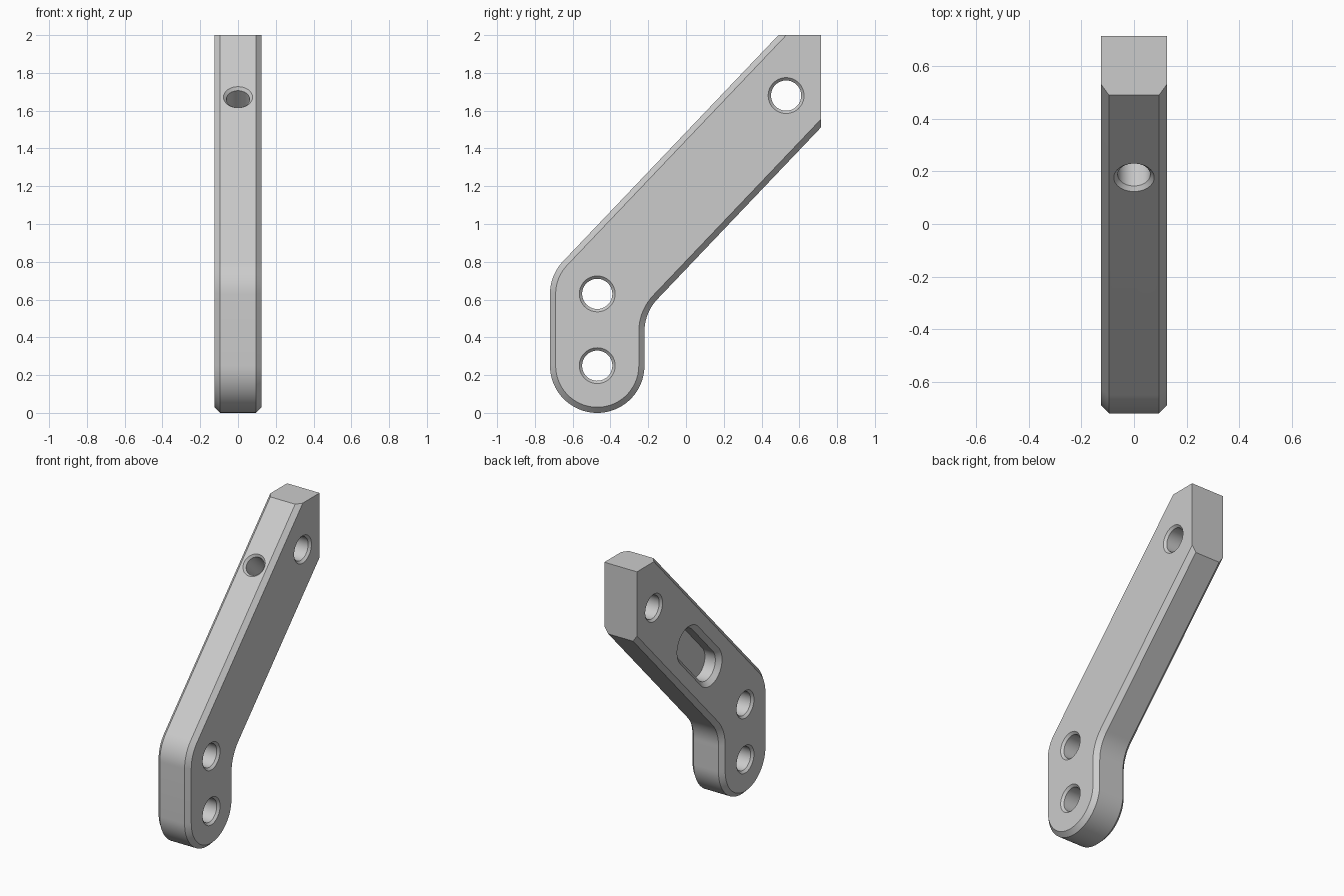
import bpy
import bmesh
import math
from mathutils import Vector

if "Cube" in bpy.data.objects:
    bpy.data.objects.remove(bpy.data.objects["Cube"], do_unlink=True)

HALF = 0.125      # half thickness of the plate
CHAMFER = 0.03
RADIUS = 0.25     # half width of the arm
TOP, BACK = 2.0, 0.715
X = Vector((1, 0, 0))
low_hole = Vector((0, -0.47, 0.25))
mid_hole = Vector((0, -0.47, 0.63))
top_hole = Vector((0, 0.53, 1.68))
along = (top_hole - mid_hole).normalized()     # direction of the sloped arm
across = Vector((0, along.z, -along.y))        # towards the underside
slope = math.atan2(along.z, along.y)

steel = bpy.data.materials.new("plain grey")
steel.use_nodes = True
grey = (0.6, 0.6, 0.6, 1)
steel.diffuse_color = grey
steel.node_tree.nodes["Principled BSDF"].inputs["Base Color"].default_value = grey


def loft(name, rings):
    """Closed solid through rings with equal point counts."""
    bm = bmesh.new()
    loops = [[bm.verts.new(p) for p in ring] for ring in rings]
    n = len(loops[0])
    for a, b in zip(loops, loops[1:]):
        for i in range(n):
            j = (i + 1) % n
            bm.faces.new((a[i], a[j], b[j], b[i]))
    bm.faces.new(loops[0])
    bm.faces.new(loops[-1])
    bmesh.ops.recalc_face_normals(bm, faces=bm.faces)
    mesh = bpy.data.meshes.new(name)
    bm.to_mesh(mesh)
    bm.free()
    mesh.materials.append(steel)
    obj = bpy.data.objects.new(name, mesh)
    bpy.context.collection.objects.link(obj)
    return obj


def arc(centre, radius, start, end, steps):
    angles = [start + (end - start) * i / steps for i in range(steps + 1)]
    return [centre + radius * Vector((0, math.cos(a), math.sin(a))) for a in angles]


def outline(x, inset):
    """Side profile of the bent arm, moved inwards except at the cut ends."""
    r = RADIUS - inset
    pts = arc(low_hole, r, 0, -math.pi, 40)
    pts += arc(mid_hole, r, math.pi, slope + math.pi / 2, 14)
    p = mid_hole - across * r
    pts.append(p + along * (TOP - p.z) / along.z)
    pts.append(Vector((0, BACK, TOP)))
    p = mid_hole + across * r
    pts.append(p + along * (BACK - p.y) / along.y)
    reach = 2 * RADIUS
    bend = mid_hole + Vector((0, reach, reach * (across.y - 1) / along.y))
    pts += arc(bend, RADIUS + inset, slope + math.pi / 2, math.pi, 14)
    return [q + X * x for q in pts]


def slot_ring(centre, u, v, radius, stretch=0, steps=48):
    """Circle, or a rounded slot when stretched along u."""
    pts = []
    for i in range(steps):
        a = (i + 0.5) * math.tau / steps
        c = math.cos(a)
        pts.append(centre + u * (radius * c + math.copysign(stretch, c))
                   + v * radius * math.sin(a))
    return pts


def cut(body, rings):
    cutter = loft("cutter", rings)
    cutter.hide_render = True
    mod = body.modifiers.new("cut", 'BOOLEAN')
    mod.operation = 'DIFFERENCE'
    mod.solver = 'EXACT'
    mod.object = cutter
    bpy.context.view_layer.objects.active = body
    bpy.ops.object.modifier_apply(modifier=mod.name)
    bpy.data.objects.remove(cutter, do_unlink=True)


# Bent arm with chamfered long edges
arm = loft("bent_arm", [
    outline(-HALF, CHAMFER), outline(CHAMFER - HALF, 0),
    outline(HALF - CHAMFER, 0), outline(HALF, CHAMFER)])

# Three countersunk through holes
bore, rim, over = 0.08, 0.015, 0.02
for centre in (low_hole, mid_hole, top_hole):
    sections = [(-HALF - over, bore + rim + over), (rim - HALF, bore),
                (HALF - rim, bore), (HALF + over, bore + rim + over)]
    cut(arm, [slot_ring(centre + X * x, along, across, r) for x, r in sections])

# Blind countersunk hole in the sloped front edge
entry = mid_hole + along * 1.2 - across * RADIUS
sections = [(-over, 0.077 + over), (rim, 0.062), (0.3, 0.062)]
cut(arm, [slot_ring(entry + across * d, along, X, r) for d, r in sections])

# Chamfered slot pocket in the right face
middle = (mid_hole + top_hole) / 2
sections = [(-over, 0.135 + over), (0.03, 0.105), (0.11, 0.105)]
cut(arm, [slot_ring(middle + X * (d - HALF), along, across, r, 0.16)
          for d, r in sections])

# Smooth curves, crisp edges
bpy.ops.object.select_all(action='DESELECT')
arm.select_set(True)
bpy.context.view_layer.objects.active = arm
bpy.ops.object.shade_smooth_by_angle(angle=math.radians(30))
